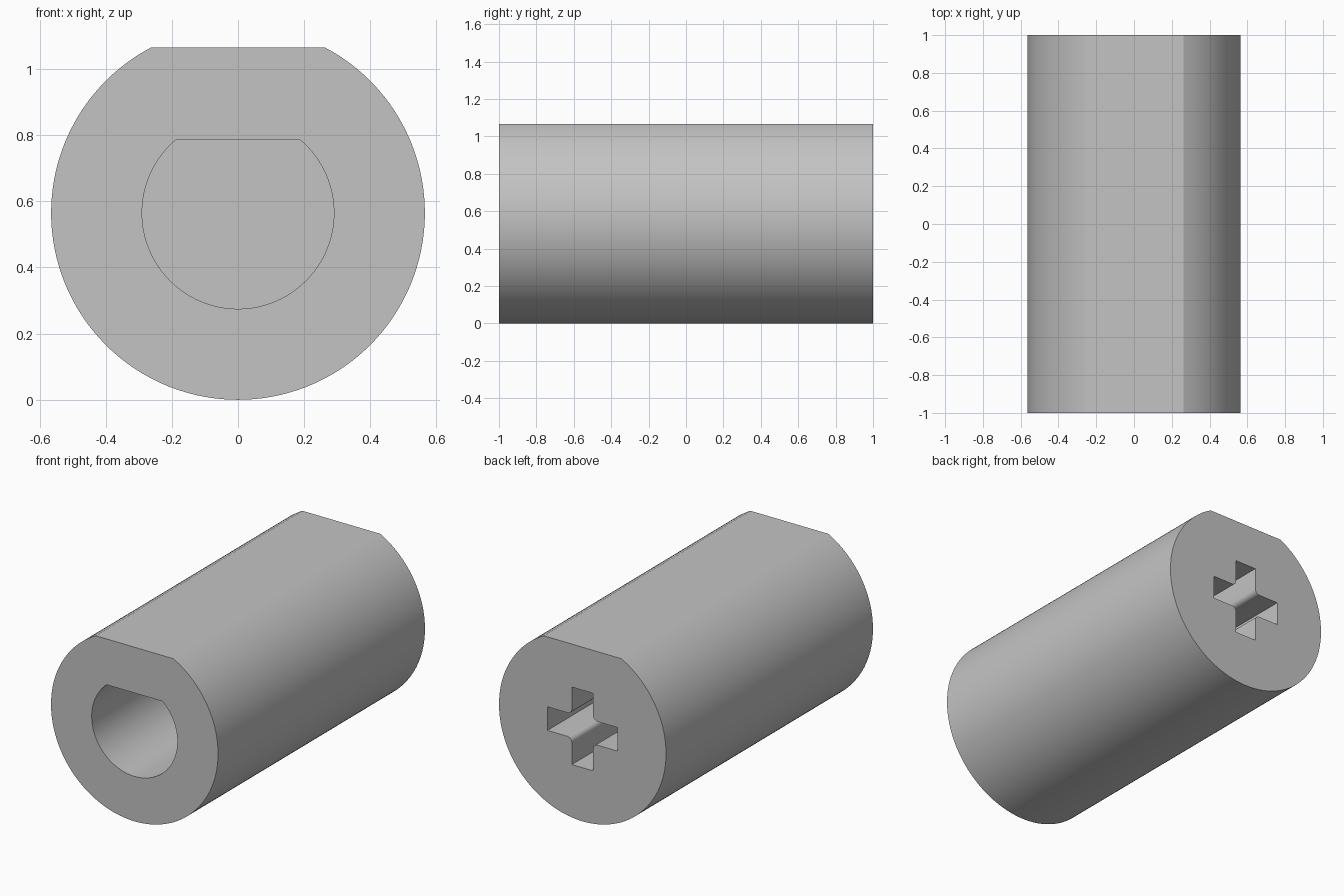
import bpy, bmesh, math

cube = bpy.data.objects.get("Cube")
if cube:
    bpy.data.objects.remove(cube, do_unlink=True)

AXIS_Z = 0.565      # height of the centre line
HALF = 1.0          # half of the sleeve length


def d_profile(radius, flat, steps):
    """Circle cut by a flat at the given height above its centre."""
    start = math.asin(flat / radius)
    sweep = math.pi + 2 * start
    return [(radius * math.cos(start - sweep * i / steps),
             radius * math.sin(start - sweep * i / steps)) for i in range(steps + 1)]


def cross_profile(reach, half_width, fillet, steps=5):
    """Plus shape with rounded inner corners, built one quarter at a time."""
    quarter = [(reach, -half_width), (reach, half_width)]
    centre = half_width + fillet
    for i in range(steps + 1):
        a = -math.pi / 2 - math.pi / 2 * i / steps
        quarter.append((centre + fillet * math.cos(a), centre + fillet * math.sin(a)))
    points = []
    for turn in range(4):
        c, s = round(math.cos(turn * math.pi / 2)), round(math.sin(turn * math.pi / 2))
        points += [(x * c - z * s, x * s + z * c) for x, z in quarter]
    return points


def prism(name, profile, y0, y1):
    """Extrude an x-z profile along y."""
    bm = bmesh.new()
    face = bm.faces.new([bm.verts.new((x, y0, z + AXIS_Z)) for x, z in profile])
    moved = bmesh.ops.extrude_face_region(bm, geom=[face])["geom"]
    bmesh.ops.translate(bm, vec=(0, y1 - y0, 0),
                        verts=[v for v in moved if isinstance(v, bmesh.types.BMVert)])
    bmesh.ops.recalc_face_normals(bm, faces=bm.faces)
    mesh = bpy.data.meshes.new(name)
    bm.to_mesh(mesh)
    bm.free()
    obj = bpy.data.objects.new(name, mesh)
    bpy.context.collection.objects.link(obj)
    return obj


# Single grey finish
grey = bpy.data.materials.new("plain_grey")
grey.use_nodes = True
colour = (0.55, 0.55, 0.55, 1)
grey.diffuse_color = colour
grey.node_tree.nodes["Principled BSDF"].inputs["Base Color"].default_value = colour

# Sleeve body with a flat along the top
body = prism("coupling_sleeve", d_profile(0.565, 0.5, 128), -HALF, HALF)

# Blind sockets: D-shaped at the front, cross-shaped at the back
sockets = [
    prism("d_socket_cutter", d_profile(0.29, 0.22, 96), -HALF - 0.1, -0.1),
    prism("cross_socket_cutter", cross_profile(0.237, 0.072, 0.03), 0.1, HALF + 0.1),
]
bpy.context.view_layer.objects.active = body
for cutter in sockets:
    cutter.hide_render = True
    cut = body.modifiers.new(cutter.name, "BOOLEAN")
    cut.operation = "DIFFERENCE"
    cut.solver = "EXACT"
    cut.object = cutter
    bpy.ops.object.modifier_apply(modifier=cut.name)
    bpy.data.objects.remove(cutter, do_unlink=True)

body.data.materials.clear()
body.data.materials.append(grey)
for poly in body.data.polygons:
    poly.material_index = 0

# Smooth curved walls, crisp rims and flats
bpy.ops.object.select_all(action="DESELECT")
body.select_set(True)
bpy.ops.object.shade_smooth_by_angle(angle=math.radians(22))
